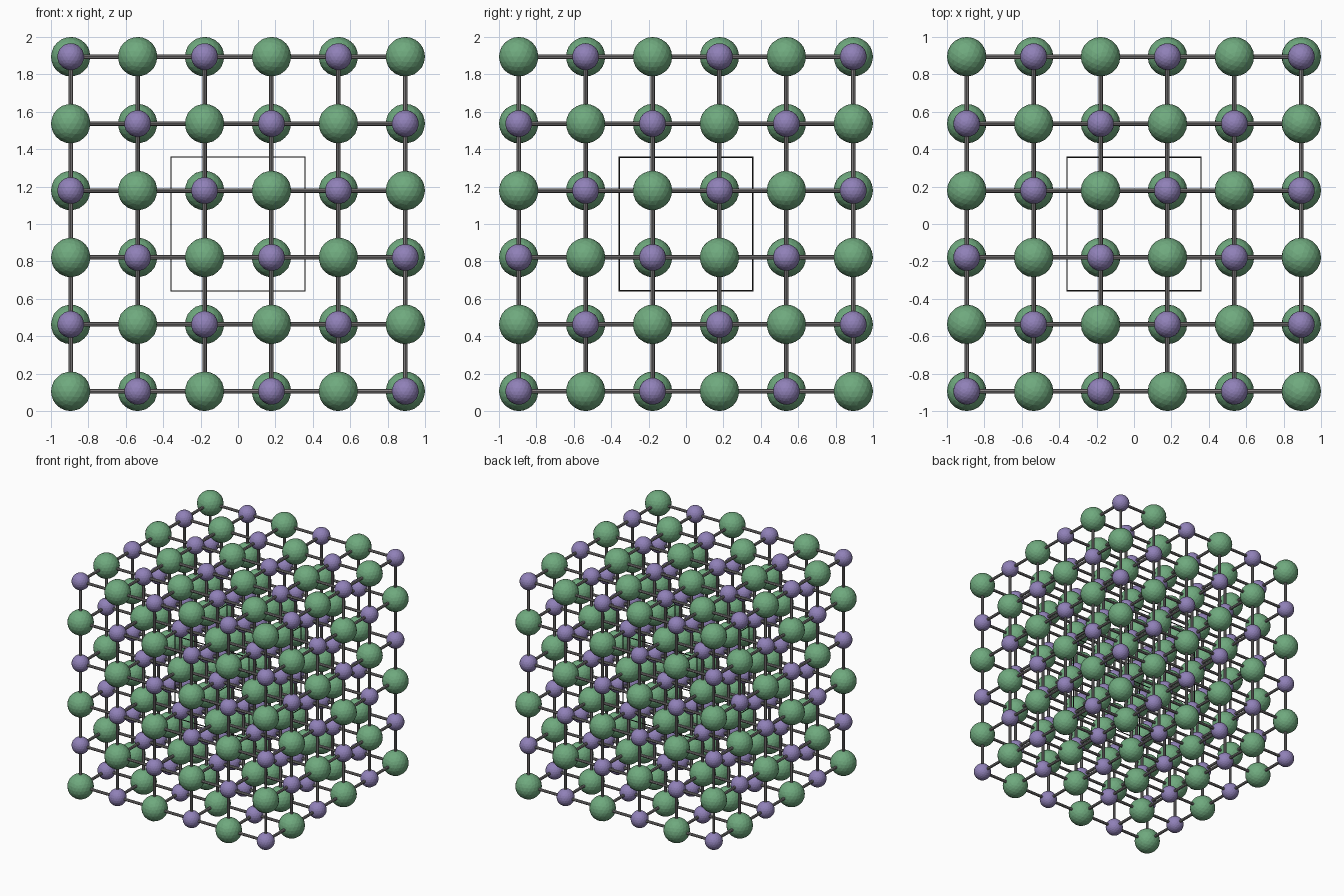
import bpy, bmesh
from math import pi
from itertools import product
from mathutils import Matrix, Vector

if "Cube" in bpy.data.objects:
    bpy.data.objects.remove(bpy.data.objects["Cube"])

N = 6                 # atoms along each side
STEP = 0.3578         # distance between neighbours
BIG_R, SMALL_R = 0.1055, 0.072
BOND_R, CELL_R = 0.012, 0.004
CENTRE = Vector((0, 0, 1))
TURN = [Matrix.Rotation(pi / 2, 4, 'Y'), Matrix.Rotation(pi / 2, 4, 'X'), Matrix()]


def make_object(name, bm, color=None):
    mesh = bpy.data.meshes.new(name)
    bm.to_mesh(mesh)
    bm.free()
    obj = bpy.data.objects.new(name, mesh)
    bpy.context.collection.objects.link(obj)
    if color:
        mat = bpy.data.materials.new(name + "_colour")
        mat.diffuse_color = (*color, 1)
        mat.use_nodes = True
        mat.node_tree.nodes["Principled BSDF"].inputs["Base Color"].default_value = mat.diffuse_color
        mesh.materials.append(mat)
    return obj


def place(index):
    return CENTRE + STEP * (Vector(index) - Vector((1, 1, 1)) * (N - 1) / 2)


def add_rod(bm, mid, axis, length, radius, sides):
    bmesh.ops.create_cone(bm, cap_ends=True, segments=sides, radius1=radius,
                          radius2=radius, depth=length,
                          matrix=Matrix.Translation(mid) @ TURN[axis])


def atoms(name, parity, radius, color):
    bm = bmesh.new()
    for idx in product(range(N), repeat=3):
        if sum(idx) % 2 == parity:
            bmesh.ops.create_icosphere(bm, subdivisions=3, radius=radius,
                                       matrix=Matrix.Translation(place(idx)))
    make_object(name, bm, color)


# Alternating large and small atoms
atoms("large_atoms", 0, BIG_R, (0.16, 0.40, 0.21))
atoms("small_atoms", 1, SMALL_R, (0.28, 0.22, 0.48))

# Bonds: straight rods through every row of atoms
bm = bmesh.new()
for axis in range(3):
    for pair in product(range(N), repeat=2):
        idx = list(pair)
        idx.insert(axis, (N - 1) / 2)
        add_rod(bm, place(idx), axis, STEP * (N - 1), BOND_R, 8)
make_object("bonds", bm, (0.22, 0.21, 0.21))

# Unit cell outline: twelve thin edges around the middle
bm = bmesh.new()
for axis in range(3):
    for pair in product((-STEP, STEP), repeat=2):
        offset = list(pair)
        offset.insert(axis, 0)
        add_rod(bm, CENTRE + Vector(offset), axis, 2 * (STEP + CELL_R), CELL_R, 6)
make_object("unit_cell_outline", bm, (0.02, 0.02, 0.02))
